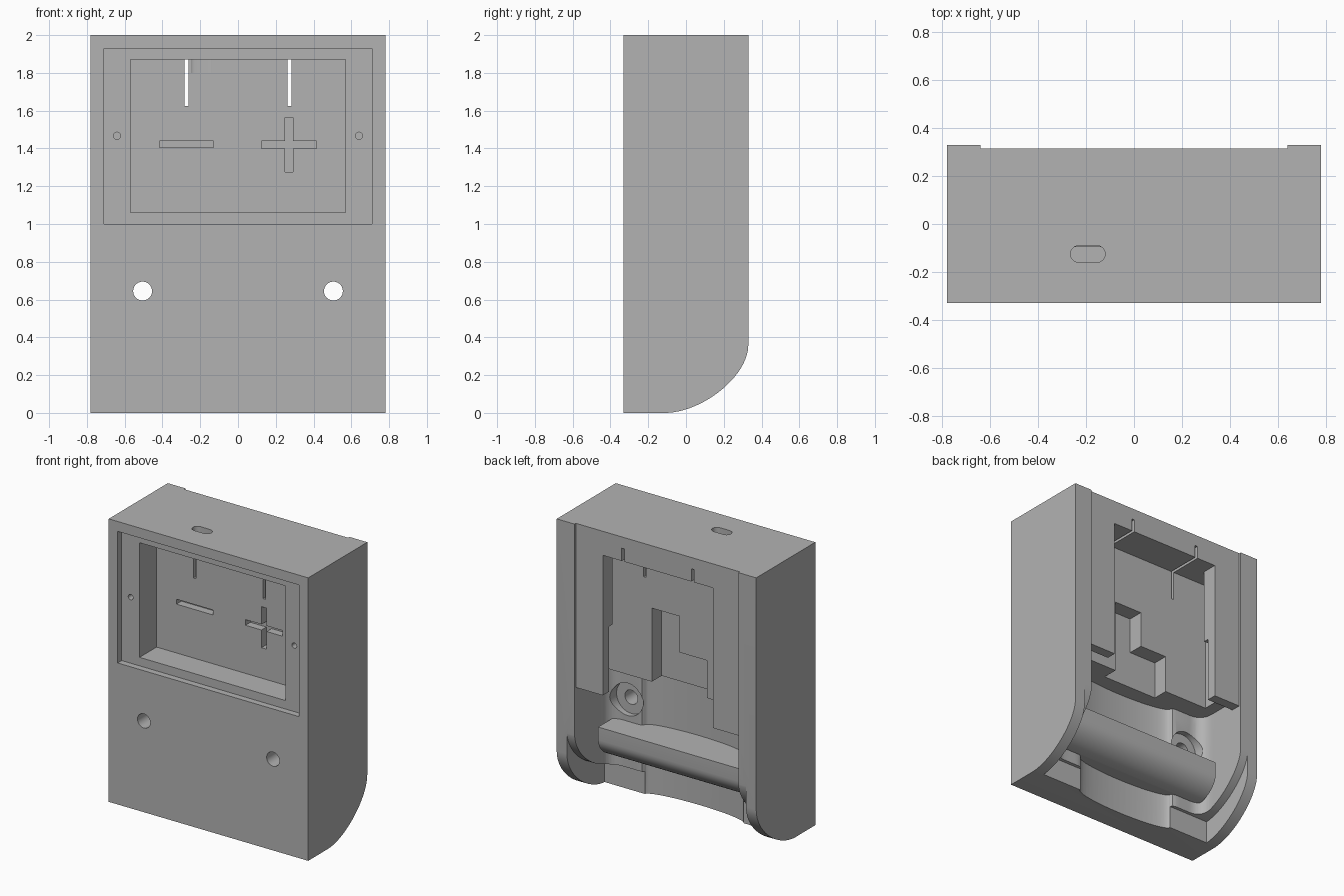
import bpy, bmesh, math
from mathutils import Vector

if "Cube" in bpy.data.objects:
    bpy.data.objects.remove(bpy.data.objects["Cube"], do_unlink=True)

grey = bpy.data.materials.new("plain_grey")
grey.use_nodes = True
grey.diffuse_color = (0.45, 0.45, 0.45, 1)
grey.node_tree.nodes["Principled BSDF"].inputs["Base Color"].default_value = (0.45, 0.45, 0.45, 1)


def prism(name, points, axis, lo, hi):
    """Extrude a 2D outline along an axis: x takes (y,z), y takes (x,z), z takes (x,y)."""
    place = {"x": lambda a, b, t: (t, a, b),
             "y": lambda a, b, t: (a, t, b),
             "z": lambda a, b, t: (a, b, t)}[axis]
    bm = bmesh.new()
    face = bm.faces.new([bm.verts.new(place(a, b, lo)) for a, b in points])
    new = bmesh.ops.extrude_face_region(bm, geom=[face])["geom"]
    shift = Vector(place(0, 0, hi - lo))
    bmesh.ops.translate(bm, vec=shift, verts=[v for v in new if isinstance(v, bmesh.types.BMVert)])
    bmesh.ops.recalc_face_normals(bm, faces=bm.faces)
    mesh = bpy.data.meshes.new(name)
    bm.to_mesh(mesh)
    bm.free()
    mesh.materials.append(grey)
    obj = bpy.data.objects.new(name, mesh)
    bpy.context.collection.objects.link(obj)
    return obj


def box(x0, x1, y0, y1, z0, z1):
    return prism("box_cutter", [(x0, y0), (x1, y0), (x1, y1), (x0, y1)], "z", z0, z1)


def drill(x, z, r, y0, y1, n=40):
    ring = [(x + r * math.cos(i * math.tau / n), z + r * math.sin(i * math.tau / n)) for i in range(n)]
    return prism("drill_cutter", ring, "y", y0, y1)


def combine(target, tool, operation="DIFFERENCE"):
    mod = target.modifiers.new("combine", "BOOLEAN")
    mod.operation = operation
    mod.solver = "EXACT"
    mod.object = tool
    graph = bpy.context.evaluated_depsgraph_get()
    mesh = bpy.data.meshes.new_from_object(target.evaluated_get(graph))
    target.modifiers.clear()
    target.data = mesh
    bpy.data.objects.remove(tool, do_unlink=True)


W, D, H = 0.78, 0.33, 2.0


def arc(p0, p1, p2, p3, n=20):
    """Bezier points from p0 to p3."""
    pts = []
    for i in range(n + 1):
        t = i / n
        s = 1 - t
        pts.append(tuple(s**3 * a + 3 * s * s * t * b + 3 * s * t * t * c + t**3 * d
                         for a, b, c, d in zip(p0, p1, p2, p3)))
    return pts


# Main housing with rounded lower back
sweep = arc((-0.1, 0), (0.1, 0.01), (0.33, 0.2), (D, 0.36))
housing = prism("housing", [(-D, H), (-D, 0)] + sweep + [(D, H)], "x", -W, W)

# Lower back cavity: rounded side corners, bowed middle channel
half = [(0.64, 0.06)] + arc((0.64, 0.03), (0.64, -0.03), (0.6, -0.07), (0.54, -0.07), 8)
half += [(0.42, -0.07), (0.395, -0.075), (0.385, -0.09)]
bow = [(0.385 * math.cos(a), -0.09 - 0.065 * math.sin(a))
       for a in (i * math.pi / 24 for i in range(1, 24))]
wall = half + bow + [(-x, y) for x, y in reversed(half)]
for back, top in ((0.5, 0.84), (0.245, 0.9)):
    combine(housing, prism("cavity_cutter", [(0.64, back)] + wall + [(-0.64, back)], "z", -0.1, top))

# Rabbet in the rails that follows the lower curve
lift = [(y + 0.001, z + 0.16) for y, z in sweep]
combine(housing, prism("rabbet_cutter", [(-0.09, -0.1), (-0.09, 0.16)] + lift[1:]
                       + [(0.5, 0.52), (0.5, -0.1)], "x", -0.7, 0.7))

# Clamp bar across the cavity, rounded below
bar = [(-0.2, 0.25), (-0.06, 0.25)] + arc((-0.03, 0.255), (0.04, 0.27), (0.11, 0.33), (0.11, 0.4), 10)
combine(housing, prism("clamp_bar", bar + [(0.11, 0.49), (-0.2, 0.49)], "x", -0.61, 0.61), "UNION")

cuts = [
    # Front window: shallow frame and deep pocket
    (-0.71, 0.71, -0.5, -0.285, 1.0, 1.93),
    (-0.57, 0.57, -0.5, -0.095, 1.06, 1.87),
    # Back panel recess between the rails
    (-0.64, 0.64, 0.315, 0.5, 0.6, 2.1),
    # Back compartment with undercut sides
    (-0.43, 0.43, 0.07, 0.5, 0.8, 1.83),
    (-0.555, 0.555, 0.07, 0.205, 0.88, 1.83),
    (-0.555, 0.555, 0.07, 0.245, 0.88, 1.3),
    # Stepped well in the compartment floor
    (0, 0.218, -0.04, 0.1, 0.85, 1.42),
    (-0.213, 0.01, -0.04, 0.1, 0.85, 1.165),
    # Minus and plus marks
    (-0.415, -0.13, -0.2, -0.04, 1.405, 1.44),
]
for c in cuts:
    combine(housing, box(*c))
plus = [(0.02, 0.145), (0.02, 0.02), (0.145, 0.02)]
plus += [(x, -y) for x, y in reversed(plus)]
plus += [(-x, y) for x, y in reversed(plus)]
combine(housing, prism("plus_cutter", [(0.27 + x, 1.42 + z) for x, z in plus], "y", -0.2, -0.04))

for side in (-1, 1):
    # Contact slits
    combine(housing, box(side * 0.272 - 0.01, side * 0.272 + 0.01, -0.15, 0.5, 1.625, 1.92))
    # Window pilot holes
    combine(housing, drill(side * 0.64, 1.467, 0.019, -0.4, -0.18))
    # Mounting holes with counterbores
    combine(housing, drill(side * 0.505, 0.645, 0.05, -0.5, 0.0))
    combine(housing, drill(side * 0.505, 0.645, 0.115, -0.11, 0.0))

# Cable slot in the top
slot = []
for cx, start in ((-0.155, -0.5), (-0.23, 0.5)):
    slot += [(cx + 0.035 * math.cos(math.pi * (start + i / 12)),
              -0.125 + 0.035 * math.sin(math.pi * (start + i / 12))) for i in range(13)]
combine(housing, prism("slot_cutter", slot, "z", 1.8, 2.1))

housing.data.materials.clear()
housing.data.materials.append(grey)
bpy.ops.object.select_all(action="DESELECT")
housing.select_set(True)
bpy.context.view_layer.objects.active = housing
bpy.ops.object.shade_smooth_by_angle(angle=math.radians(30))
